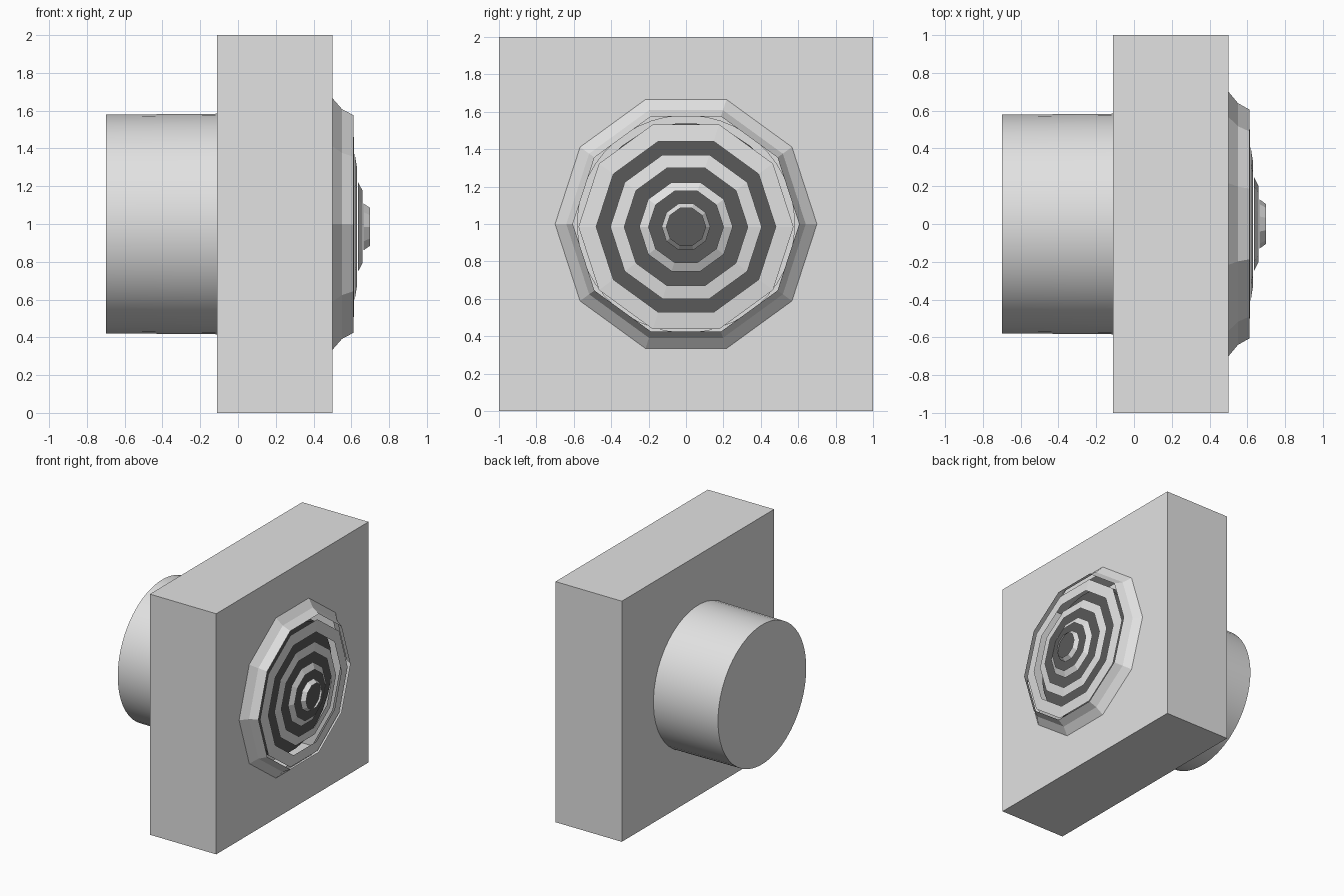
import bpy, bmesh, math
from mathutils import Vector

if "Cube" in bpy.data.objects:
    bpy.data.objects.remove(bpy.data.objects["Cube"])


def material(name, v):
    m = bpy.data.materials.new(name)
    m.diffuse_color = (v, v, v, 1)
    m.use_nodes = True
    m.node_tree.nodes["Principled BSDF"].inputs["Base Color"].default_value = m.diffuse_color
    return m


grey = material("light grey plastic", 0.76)
dark = material("dark grey fan", 0.10)
CZ = 1.0


def loop_points(x, r, n, cz=CZ):
    # polygon around the x axis with a flat edge at the top
    pts = []
    for i in range(n):
        a = math.pi / 2 + (i + 0.5) * 2 * math.pi / n
        pts.append((x, r * math.cos(a), cz + r * math.sin(a)))
    return pts


def finish(bm, name, outward, smooth=False, mat=grey):
    # point every face along the given direction rule
    bm.normal_update()
    for f in bm.faces:
        if f.normal.dot(outward(f.calc_center_median())) < 0:
            f.normal_flip()
    me = bpy.data.meshes.new(name)
    bm.to_mesh(me)
    bm.free()
    me.materials.append(mat)
    ob = bpy.data.objects.new(name, me)
    bpy.context.collection.objects.link(ob)
    if smooth:
        bpy.ops.object.select_all(action='DESELECT')
        ob.select_set(True)
        bpy.context.view_layer.objects.active = ob
        bpy.ops.object.shade_smooth_by_angle(angle=math.radians(35))
    return ob


def band(name, profile, n, cz=CZ, cap=False, smooth=False, outward=None, mat=grey):
    # revolve (x, radius) profile points into an n-sided band
    bm = bmesh.new()
    rings = [[bm.verts.new(p) for p in loop_points(x, r, n, cz)] for x, r in profile]
    for a, b in zip(rings, rings[1:]):
        for i in range(n):
            j = (i + 1) % n
            bm.faces.new((a[i], a[j], b[j], b[i]))
    if cap:
        bm.faces.new(rings[0])
    return finish(bm, name, outward or (lambda c: Vector((0.3, c.y, c.z - cz))), smooth, mat)


# hollow square housing with a ten-sided front opening and a round back opening
bm = bmesh.new()
squares = []
for x, r, n in ((-0.11, 0.58, 48), (0.5, 0.65, 10)):
    sq = [bm.verts.new((x, y, z)) for y, z in ((-1, 0), (1, 0), (1, 2), (-1, 2))]
    hole = [bm.verts.new(p) for p in loop_points(x, r, n)]
    edges = []
    for lp in (sq, hole):
        edges += [bm.edges.new((lp[i], lp[(i + 1) % len(lp)])) for i in range(len(lp))]
    bmesh.ops.triangle_fill(bm, edges=edges, use_beauty=True, normal=(1, 0, 0))
    squares.append(sq)
for i in range(4):
    j = (i + 1) % 4
    bm.faces.new((squares[0][i], squares[0][j], squares[1][j], squares[1][i]))
finish(bm, "housing", lambda c: c - Vector((0.195, 0, 1)) if abs(c.x - 0.195) < 0.2
       else Vector((c.x - 0.195, 0, 0)))

# round duct at the back, closed at the end
band("duct", [(-0.70, 0.58), (-0.11, 0.585)], 48, cap=True, smooth=True,
     outward=lambda c: Vector((-1 if c.x < -0.69 else 0, c.y, c.z - CZ)))

# collar round the front opening
band("collar", [(0.5, 0.70), (0.55, 0.64), (0.612, 0.605)], 10)

# dark fan disc behind the louvres
band("fan_disc", [(0.47, 0.54), (0.50, 0.52)], 32, mat=dark)
bm = bmesh.new()
bm.faces.new([bm.verts.new(p) for p in loop_points(0.50, 0.52, 32)])
finish(bm, "fan_disc_front", lambda c: Vector((1, 0, 0)), mat=dark)

# louvre rings stepping forward to the centre
louvres = [
    [(0.605, 0.575), (0.615, 0.48)],
    [(0.618, 0.405), (0.63, 0.33)],
    [(0.635, 0.25), (0.66, 0.20)],
    [(0.665, 0.13), (0.70, 0.105)],
]
for k, prof in enumerate(louvres):
    band("louvre_ring_%d" % (k + 1), prof, 10, cz=0.985)
